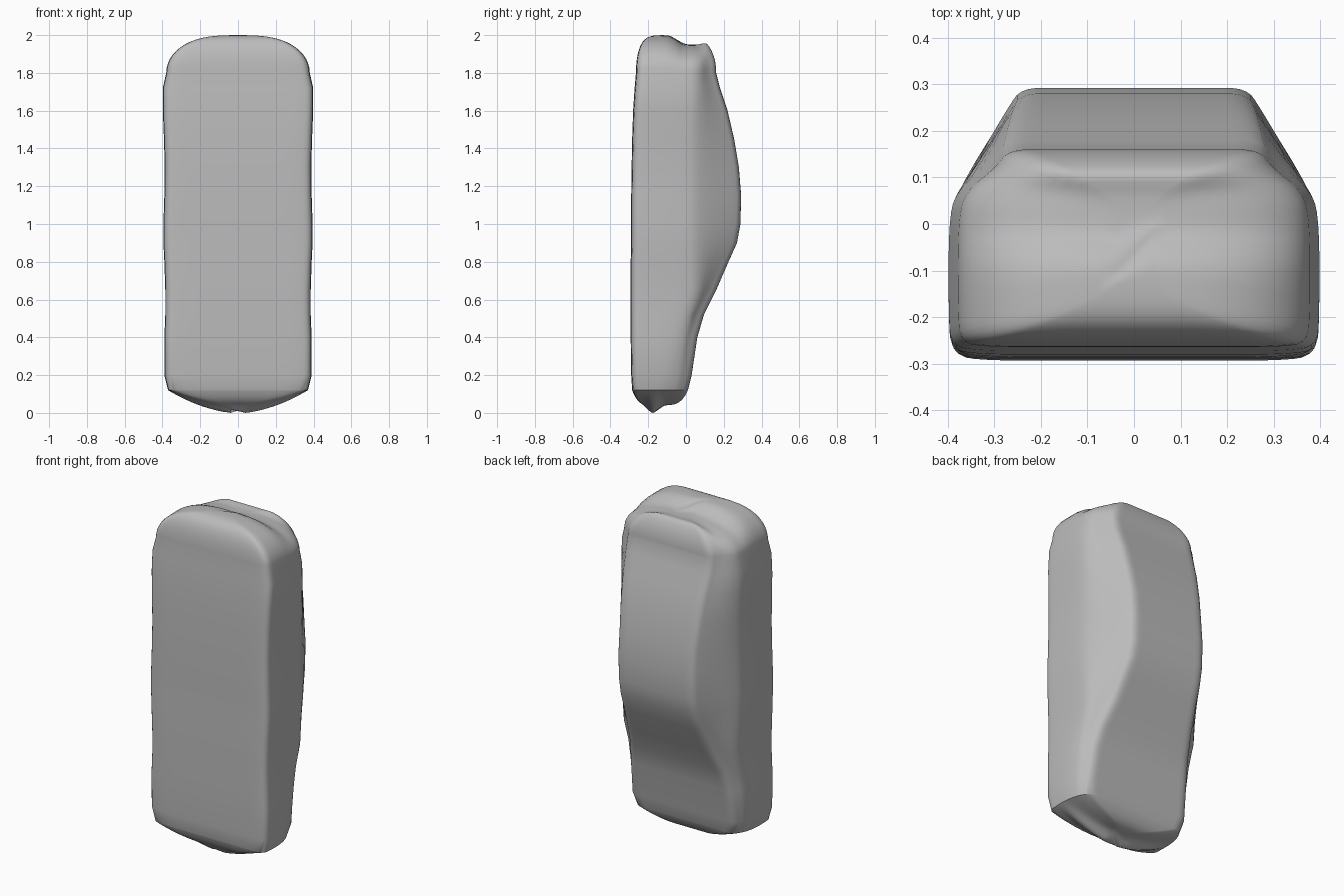
import bpy, bmesh, math

if "Cube" in bpy.data.objects:
    bpy.data.objects.remove(bpy.data.objects["Cube"], do_unlink=True)

grey = bpy.data.materials.new("light_grey")
grey.use_nodes = True
colour = (0.5, 0.5, 0.5, 1)
grey.diffuse_color = colour
grey.node_tree.nodes["Principled BSDF"].inputs["Base Color"].default_value = colour

# Body stations: height, half width, front y, back y, half width of the back
STATIONS = [
    (0.12, 0.37, -0.285, 0.01, 0.31),
    (0.20, 0.39, -0.29, 0.03, 0.33),
    (0.40, 0.39, -0.293, 0.06, 0.32),
    (0.52, 0.385, -0.293, 0.095, 0.30),
    (0.65, 0.385, -0.293, 0.16, 0.27),
    (0.80, 0.39, -0.293, 0.225, 0.25),
    (0.90, 0.395, -0.29, 0.27, 0.24),
    (1.00, 0.395, -0.29, 0.288, 0.24),
    (1.15, 0.39, -0.29, 0.292, 0.24),
    (1.30, 0.388, -0.288, 0.28, 0.24),
    (1.45, 0.392, -0.285, 0.255, 0.25),
    (1.60, 0.398, -0.28, 0.22, 0.26),
    (1.72, 0.398, -0.272, 0.18, 0.27),
    (1.80, 0.38, -0.265, 0.16, 0.27),
]


def section(hw, front, back, bw):
    """Rounded outline: flat front, straight sides, tapered back."""
    side = min(0.07, back - 0.07)
    half = [(hw * 0.4, front), (hw - 0.07, front), (hw - 0.005, front + 0.01),
            (hw, front + 0.08), (hw, side - 0.07), (hw - 0.015, side),
            (bw + 0.03, back - 0.04), (bw, back), (bw - 0.08, back), (bw * 0.3, back)]
    pts = half + [(-x, y) for x, y in reversed(half)]
    for _ in range(2):  # corner cutting
        cut = []
        for (ax, ay), (bx, by) in zip(pts, pts[1:] + pts[:1]):
            cut += [(ax * .75 + bx * .25, ay * .75 + by * .25),
                    (ax * .25 + bx * .75, ay * .25 + by * .75)]
        pts = cut
    return pts


def top_height(y):
    """Front ridge of the top, a shallow dip, then a low back lip."""
    step = 1 / (1 + math.exp(-(y + 0.05) / 0.015))
    return 2.0 - 0.05 * step + 0.02 * math.exp(-((y - 0.11) / 0.03) ** 2)


def bottom_height(y):
    """Flat underside with a narrow ridge."""
    return 0.04 - 0.042 * math.exp(-((y + 0.175) / 0.035) ** 2)


def cap(outline, base, centre, height, rise, spread):
    """Rings shrinking over a domed end."""
    rings = []
    for i in range(1, 15):
        s = math.cos(i / 15 * math.pi / 2)
        ring = []
        for x, y in outline:
            yy = centre + (y - centre) * s ** spread
            ring.append((x * s, yy, base + (height(yy) - base) * rise(s)))
        rings.append(ring)
    return rings


outlines = [section(*st[1:]) for st in STATIONS]
rings = [[(x, y, st[0]) for x, y in o] for st, o in zip(STATIONS, outlines)]
lower = cap(outlines[0], 0.12, -0.15, bottom_height, lambda s: 1 - s ** 1.8, 0.4)
upper = cap(outlines[-1], 1.8, -0.05, top_height, lambda s: math.sqrt(1 - s ** 2.8), 0.45)
rings = lower[::-1] + rings + upper

# Loft all rings into one closed shell
bm = bmesh.new()
loops = [[bm.verts.new(p) for p in ring] for ring in rings]
n = len(loops[0])
for a, b in zip(loops, loops[1:]):
    for i in range(n):
        j = (i + 1) % n
        bm.faces.new((a[i], a[j], b[j], b[i]))
# Bridge the last narrow slot at each end
for ring in (loops[0], loops[-1]):
    for i in range(n // 2 - 1):
        bm.faces.new((ring[i], ring[i + 1], ring[n - 2 - i], ring[n - 1 - i])
                     if i < n // 2 - 1 and n - 2 - i != i + 1 else ring[i:i + 3])
bmesh.ops.recalc_face_normals(bm, faces=bm.faces)
mesh = bpy.data.meshes.new("rounded_body")
bm.to_mesh(mesh)
bm.free()
body = bpy.data.objects.new("rounded_body", mesh)
bpy.context.collection.objects.link(body)
mesh.materials.append(grey)
bpy.context.view_layer.objects.active = body
body.select_set(True)
bpy.ops.object.shade_smooth_by_angle(angle=math.radians(40))
